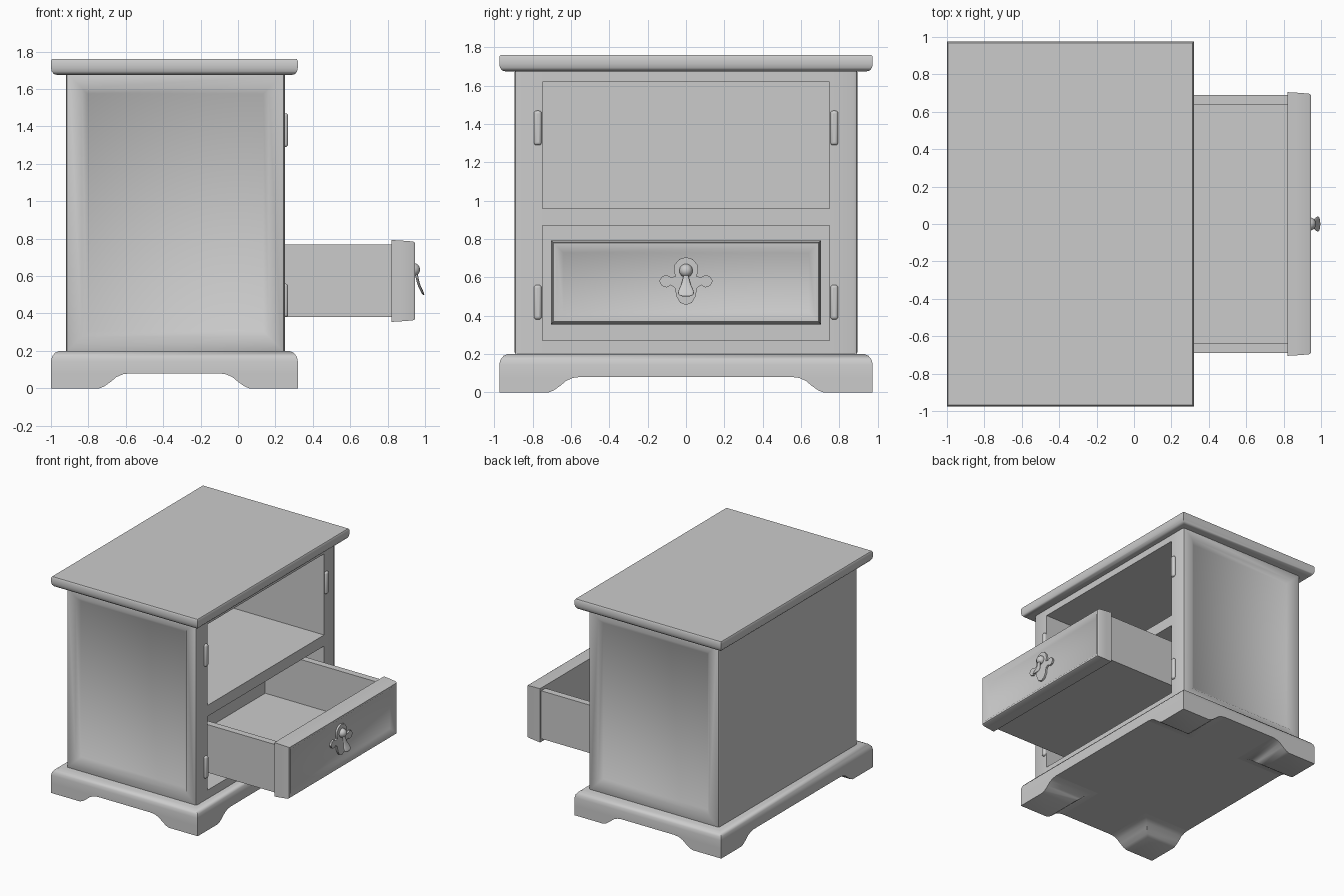
import bpy
import bmesh
import math

old = bpy.data.objects.get("Cube")
if old:
    bpy.data.objects.remove(old, do_unlink=True)

GREY = (0.6, 0.6, 0.6, 1.0)
mat = bpy.data.materials.new("plain grey")
mat.use_nodes = True
mat.diffuse_color = GREY
mat.node_tree.nodes["Principled BSDF"].inputs["Base Color"].default_value = GREY


def finish(name, bm, bevel=0.0, subsurf=0, angle=40):
    """Turn a bmesh into a smooth-shaded object with optional modifiers."""
    bmesh.ops.recalc_face_normals(bm, faces=bm.faces)
    mesh = bpy.data.meshes.new(name)
    bm.to_mesh(mesh)
    bm.free()
    ob = bpy.data.objects.new(name, mesh)
    bpy.context.collection.objects.link(ob)
    mesh.materials.append(mat)
    if bevel:
        mod = ob.modifiers.new("Bevel", "BEVEL")
        mod.width = bevel
        mod.segments = 3
    if subsurf:
        mod = ob.modifiers.new("Subdivision", "SUBSURF")
        mod.levels = mod.render_levels = subsurf
    bpy.ops.object.select_all(action="DESELECT")
    ob.select_set(True)
    bpy.context.view_layer.objects.active = ob
    bpy.ops.object.shade_smooth_by_angle(angle=math.radians(angle))
    return ob


def loft(name, axis, rings, **kw):
    """Join rectangles (u0, u1, v0, v1, w) placed along an axis."""
    bm = bmesh.new()
    loops = []
    for u0, u1, v0, v1, w in rings:
        loop = []
        for u, v in ((u0, v0), (u1, v0), (u1, v1), (u0, v1)):
            co = {"x": (w, u, v), "y": (u, w, v), "z": (u, v, w)}[axis]
            loop.append(bm.verts.new(co))
        loops.append(loop)
    for a, b in zip(loops, loops[1:]):
        for i in range(4):
            j = (i + 1) % 4
            bm.faces.new((a[i], a[j], b[j], b[i]))
    bm.faces.new(loops[0])
    bm.faces.new(loops[-1])
    return finish(name, bm, **kw)


def stack(name, axis, rect, levels, **kw):
    """Loft one rectangle through (inset, position) levels."""
    u0, u1, v0, v1 = rect
    return loft(name, axis, [(u0 + i, u1 - i, v0 + i, v1 - i, w) for i, w in levels], **kw)


def box(name, x0, x1, y0, y1, z0, z1, **kw):
    return loft(name, "z", [(x0, x1, y0, y1, z0), (x0, x1, y0, y1, z1)], **kw)


# Top slab and plinth with moulded edges
LEFT, RIGHT, HALF = -1.0, 0.32, 0.975
outer = (LEFT, RIGHT, -HALF, HALF)
stack("top_slab", "z", outer,
      [(0.035, 1.675), (0.015, 1.68), (0.004, 1.695), (0, 1.715), (0, 1.75), (0.006, 1.76)])
stack("plinth", "z", outer,
      [(0, 0.08), (0, 0.145), (0.006, 0.17), (0.022, 0.19), (0.045, 0.2)])

# Corner feet, flaring in an S-curve up to the plinth
flare = [(0.26, 0), (0.285, 0.01), (0.32, 0.035), (0.35, 0.06), (0.385, 0.075), (0.43, 0.081)]
for sx, xname in ((-1, "back"), (1, "front")):
    for sy, yname in ((-1, "right"), (1, "left")):
        rings = []
        for size, z in flare:
            xs = (LEFT, LEFT + size) if sx < 0 else (RIGHT - size, RIGHT)
            ys = (-HALF, -HALF + size) if sy < 0 else (HALF - size, HALF)
            rings.append((*xs, *ys, z))
        loft(f"{xname}_{yname}_foot", "z", rings)

# Cabinet sides with rounded corners and recessed panels
BACK, FRONT, INNER = -0.92, 0.25, 0.75
for s, side in ((-1, "right"), (1, "left")):
    stack(f"{side}_side_panel", "y", (BACK, FRONT, 0.19, 1.69),
          [(0, s * INNER), (0, s * 0.875), (0.006, s * 0.889), (0.02, s * 0.895),
           (0.085, s * 0.895), (0.115, s * 0.87)])

# Back board, shelf and rails that frame the two openings
box("back_board", BACK, BACK + 0.04, -INNER, INNER, 0.19, 1.69)
for name, z0, z1 in (("bottom_board", 0.19, 0.27), ("middle_shelf", 0.87, 0.96),
                     ("ceiling_board", 1.62, 1.69)):
    box(name, BACK + 0.04, FRONT, -INNER, INNER, z0, z1)

# Small rounded hinges beside the openings
for s, side in ((-1, "right"), (1, "left")):
    for z, level in ((0.47, "lower"), (1.38, "upper")):
        y = s * 0.774
        box(f"{side}_{level}_hinge", 0.235, 0.268, y - 0.02, y + 0.02,
            z - 0.09, z + 0.09, bevel=0.014)

# Open drawer: tray and moulded front
TAIL, NOSE = -0.25, 0.82
for s, side in ((-1, "right"), (1, "left")):
    ys = sorted((s * 0.635, s * 0.69))
    box(f"drawer_{side}_wall", TAIL, NOSE, *ys, 0.38, 0.77)
box("drawer_back_wall", TAIL, TAIL + 0.05, -0.635, 0.635, 0.38, 0.77)
box("drawer_floor", TAIL + 0.05, NOSE, -0.635, 0.635, 0.38, 0.41)
stack("drawer_front", "x", (-0.705, 0.705, 0.355, 0.793),
      [(0, NOSE), (0.003, 0.87), (0.008, 0.935), (0.014, 0.945), (0.03, 0.945),
       (0.065, 0.92)])

# Clover-shaped backplate, half outline mirrored across y
half = [(0, 0.705), (0.035, 0.695), (0.06, 0.665), (0.063, 0.63), (0.055, 0.605),
        (0.08, 0.6), (0.1, 0.613), (0.125, 0.605), (0.14, 0.58), (0.125, 0.555),
        (0.1, 0.547), (0.08, 0.56), (0.058, 0.545), (0.05, 0.5), (0.03, 0.467), (0, 0.455)]
outline = half + [(-y, z) for y, z in reversed(half[1:-1])]
bm = bmesh.new()
face = bm.faces.new([bm.verts.new((0.915, y, z)) for y, z in outline])
extruded = bmesh.ops.extrude_face_region(bm, geom=[face])["geom"]
bmesh.ops.translate(bm, vec=(0.02, 0, 0),
                    verts=[g for g in extruded if isinstance(g, bmesh.types.BMVert)])
finish("handle_backplate", bm)

# Knob and hanging pull
bm = bmesh.new()
bmesh.ops.create_uvsphere(bm, u_segments=20, v_segments=12, radius=0.035)
bmesh.ops.translate(bm, vec=(0.938, 0, 0.635), verts=bm.verts)
finish("handle_knob", bm)
pull = [(0.952, 0.012, 0.625), (0.957, 0.018, 0.59), (0.966, 0.03, 0.555),
        (0.98, 0.048, 0.525), (0.994, 0.042, 0.497)]
loft("handle_pull", "z", [(x - 0.008, x + 0.008, -w, w, z) for x, w, z in pull],
     subsurf=2, angle=80)
